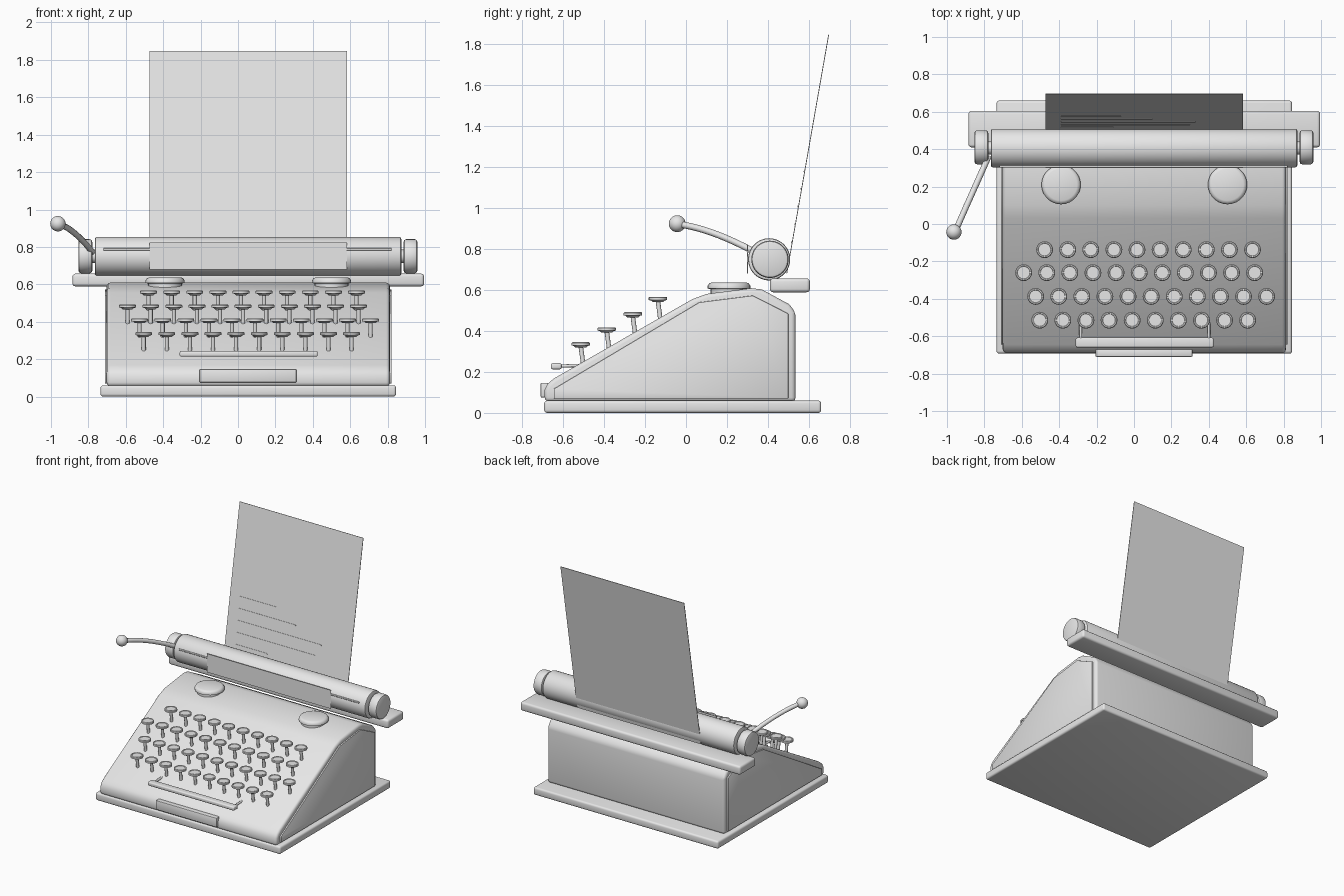
import bpy, bmesh, math
from mathutils import Vector, Matrix

if "Cube" in bpy.data.objects:
    bpy.data.objects.remove(bpy.data.objects["Cube"])

CX = 0.055  # middle of the machine across x
grey = bpy.data.materials.new("light_grey")
grey.diffuse_color = (0.8, 0.8, 0.8, 1)
grey.use_nodes = True
grey.node_tree.nodes["Principled BSDF"].inputs["Base Color"].default_value = grey.diffuse_color


def finish(name, bm, bevel=0.0, segs=3):
    """Bevel the sharp edges, make an object and shade it."""
    bmesh.ops.recalc_face_normals(bm, faces=bm.faces)
    if bevel:
        edges = [e for e in bm.edges if e.calc_face_angle(0) > math.radians(35)]
        bmesh.ops.bevel(bm, geom=edges, offset=bevel, segments=segs,
                        profile=0.5, affect='EDGES', clamp_overlap=True)
    me = bpy.data.meshes.new(name)
    bm.to_mesh(me)
    bm.free()
    ob = bpy.data.objects.new(name, me)
    me.materials.append(grey)
    bpy.context.collection.objects.link(ob)
    bpy.ops.object.select_all(action='DESELECT')
    ob.select_set(True)
    bpy.context.view_layer.objects.active = ob
    bpy.ops.object.shade_smooth_by_angle(angle=math.radians(35))
    return ob


def box(name, x, y, z, bevel=0.0, segs=3):
    """Box from (min, max) pairs."""
    bm = bmesh.new()
    bmesh.ops.create_cube(bm, size=1)
    for v in bm.verts:
        for i, (a, b) in enumerate((x, y, z)):
            v.co[i] = (a + b) / 2 + v.co[i] * (b - a)
    return finish(name, bm, bevel, segs)


def extrude_x(name, profile, x0, x1, bevel=0.0, segs=3):
    """Side profile of (y, z) points extruded along x."""
    bm = bmesh.new()
    f = bm.faces.new([bm.verts.new((x0, y, z)) for y, z in profile])
    r = bmesh.ops.extrude_face_region(bm, geom=[f])
    for v in r["geom"]:
        if isinstance(v, bmesh.types.BMVert):
            v.co.x = x1
    return finish(name, bm, bevel, segs)


def add_rod(bm, a, b, r, sides=32):
    a, b = Vector(a), Vector(b)
    m = Matrix.Translation((a + b) / 2) @ (b - a).to_track_quat('Z', 'Y').to_matrix().to_4x4()
    bmesh.ops.create_cone(bm, cap_ends=True, segments=sides, radius1=r, radius2=r,
                          depth=(b - a).length, matrix=m)


def rod(name, a, b, r, bevel=0.0, sides=32):
    bm = bmesh.new()
    add_rod(bm, a, b, r, sides)
    return finish(name, bm, bevel, 2)


def lathe(name, profile, centre, sides=28):
    """Revolve (radius, z) points around a vertical axis."""
    bm = bmesh.new()
    vs = [bm.verts.new((r, 0, z)) for r, z in profile]
    es = [bm.edges.new(p) for p in zip(vs, vs[1:])]
    bmesh.ops.spin(bm, geom=vs + es, cent=(0, 0, 0), axis=(0, 0, 1),
                   angle=2 * math.pi, steps=sides)
    bmesh.ops.remove_doubles(bm, verts=bm.verts, dist=1e-5)
    bmesh.ops.translate(bm, verts=bm.verts, vec=centre)
    return finish(name, bm)


# Base board and main shell
box("base_board", (CX - 0.79, CX + 0.79), (-0.693, 0.66), (0.0, 0.06), 0.014)
shell = [(-0.69, 0.055), (-0.69, 0.115), (-0.675, 0.143), (-0.645, 0.168), (0.03, 0.555),
         (0.10, 0.581), (0.32, 0.609), (0.37, 0.603), (0.505, 0.53), (0.535, 0.49),
         (0.535, 0.055)]
extrude_x("body_shell", shell, CX - 0.757, CX + 0.757, 0.02)

# Raised cheek panels on both sides
panel = [(-0.645, 0.07), (-0.645, 0.118), (0.065, 0.54), (0.325, 0.573),
         (0.50, 0.485), (0.50, 0.07)]
for side, s in (("left", -1), ("right", 1)):
    extrude_x(side + "_side_panel", panel, CX + s * 0.75, CX + s * 0.767, 0.004, 2)

# Blank plate low on the front
box("front_plate", (-0.206, 0.313), (-0.71, -0.67), (0.075, 0.147), 0.006, 2)

# Ribbon spool covers
spool = [(0, 0.57), (0.09, 0.57), (0.09, 0.605), (0.105, 0.607), (0.105, 0.62),
         (0.097, 0.632), (0.085, 0.637), (0, 0.637)]
for side, x in (("left", -0.39), ("right", 0.50)):
    lathe(side + "_spool_cover", spool, (x, 0.21, 0))

# Keys: first x, number, y, cap height for each row
PITCH = 0.1235
cap = [(0, -0.026), (0.026, -0.026), (0.034, -0.018), (0.045, -0.016), (0.045, -0.004),
       (0.041, 0), (0.035, 0), (0.033, -0.003), (0, -0.003)]
rows = [(-0.478, 10, -0.137, 0.567), (-0.590, 11, -0.26, 0.492),
        (-0.526, 11, -0.387, 0.418), (-0.504, 10, -0.514, 0.345)]
for r, (x0, count, y, z) in enumerate(rows, 1):
    slope_z = 0.168 + (y + 0.645) * 0.573
    bm = bmesh.new()
    for i in range(count):
        x = x0 + i * PITCH
        lathe(f"key_cap_{r}_{i + 1}", cap, (x, y, z), 24)
        add_rod(bm, (x, y, z - 0.02), (x, y + 0.012, slope_z - 0.005), 0.011, 12)
    finish(f"key_stems_row_{r}", bm)

# Space bar with its two arms
box("space_bar", (-0.312, 0.426), (-0.66, -0.608), (0.213, 0.243), 0.009)
for side, x in (("left", -0.285), ("right", 0.40)):
    rod(side + "_space_bar_arm", (x, -0.625, 0.228), (x, -0.52, 0.232), 0.008, sides=12)

# Carriage rail, platen, end knobs
box("carriage_rail", (-0.885, 0.995), (0.41, 0.605), (0.589, 0.657), 0.016)
PY, PZ = 0.406, 0.75
rod("platen_roller", (-0.765, PY, PZ), (0.873, PY, PZ), 0.103, 0.01, 48)
rod("platen_axle", (-0.84, PY, PZ), (0.95, PY, PZ), 0.035)
for side, a, b in (("left", -0.853, -0.779), ("right", 0.885, 0.959)):
    rod(side + "_platen_knob", (a, PY + 0.004, PZ), (b, PY + 0.004, PZ), 0.091, 0.014, 40)

# Thin bail rod and paper flap in front of the roller
rod("paper_bail", (-0.72, 0.308, 0.787), (0.82, 0.308, 0.787), 0.006, sides=12)
box("paper_flap", (-0.473, 0.584), (0.299, 0.304), (0.68, 0.823))

# Sheet of paper leaning back behind the roller
BOT, TOP = Vector((0.492, 0.68)), Vector((0.697, 1.848))
d = (TOP - BOT).normalized()
n = Vector((-d.y, d.x))  # towards the front of the sheet


def slab(name, x0, x1, a, b, off, t):
    p = [a + n * off, b + n * off, b + n * (off + t), a + n * (off + t)]
    return extrude_x(name, p, x0, x1)


slab("paper_sheet", -0.473, 0.584, BOT, TOP, -0.002, 0.004)

# Typed lines as thin strips
for i, end in enumerate((-0.07, 0.10, 0.33, 0.30, -0.11)):
    c = BOT + d * ((1.18 - 0.0865 * i - BOT.y) / d.y)
    slab(f"typed_line_{i + 1}", -0.39, end, c - d * 0.004, c + d * 0.004, 0.001, 0.004)

# Carriage return lever: swept curve and ball
cu = bpy.data.curves.new("lever_path", 'CURVE')
cu.dimensions = '3D'
cu.bevel_depth = 0.016
cu.bevel_resolution = 4
cu.use_fill_caps = True
sp = cu.splines.new('BEZIER')
sp.bezier_points.add(1)
ends = [((-0.955, -0.04, 0.922), (-0.90, 0.09, 0.905)),
        ((-0.778, 0.36, 0.772), (-0.835, 0.23, 0.845))]
for bp, (co, h) in zip(sp.bezier_points, ends):
    bp.co = co
    bp.handle_left = bp.handle_right = h
sp.bezier_points[0].handle_left = 2 * Vector(ends[0][0]) - Vector(ends[0][1])
sp.bezier_points[1].handle_right = 2 * Vector(ends[1][0]) - Vector(ends[1][1])
cu.materials.append(grey)
bpy.context.collection.objects.link(bpy.data.objects.new("return_lever_arm", cu))
bm = bmesh.new()
bmesh.ops.create_uvsphere(bm, u_segments=24, v_segments=16, radius=0.041,
                          matrix=Matrix.Translation((-0.963, -0.043, 0.924)))
finish("return_lever_ball", bm)
